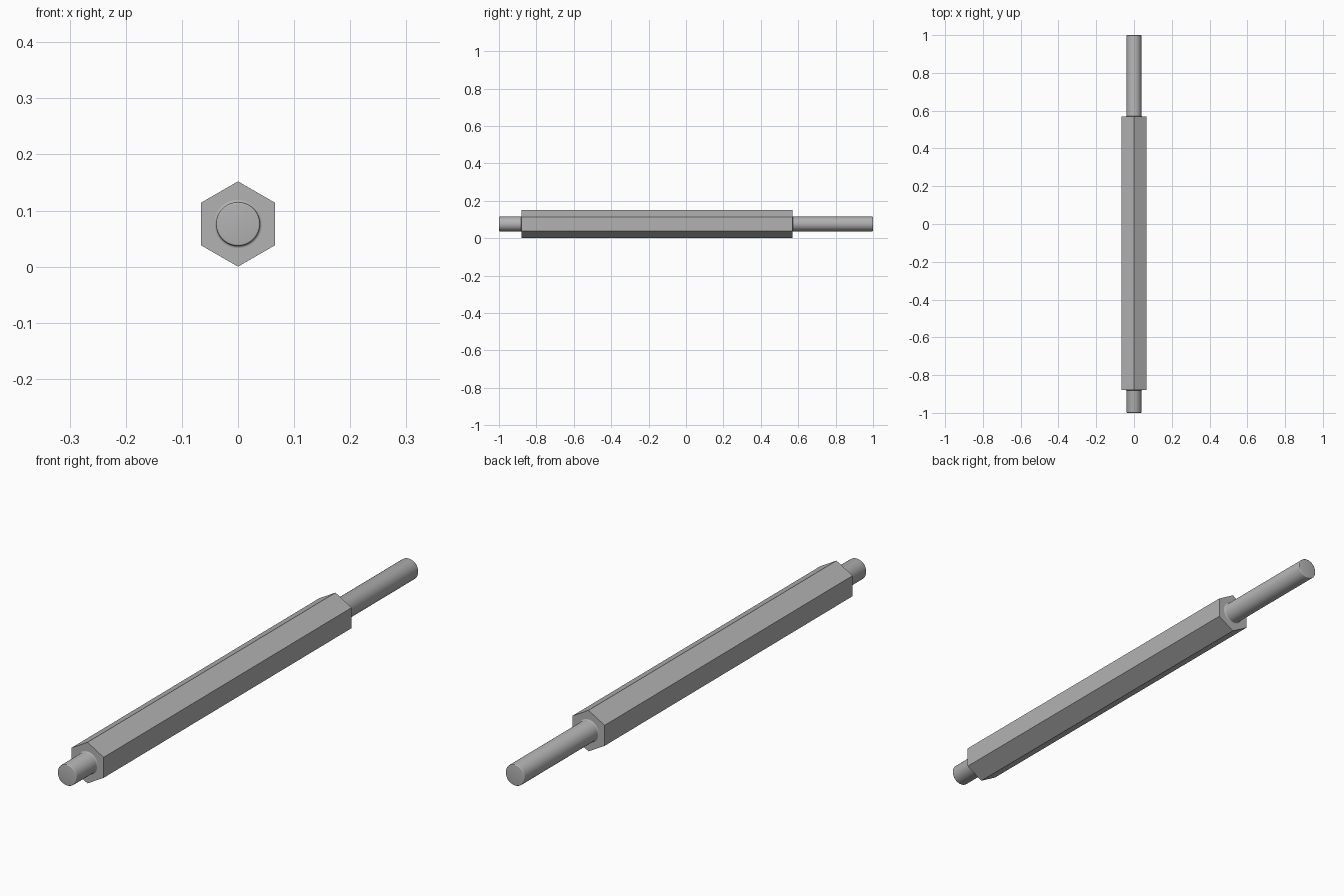
import bpy
import bmesh
import math
from mathutils import Matrix

if "Cube" in bpy.data.objects:
    bpy.data.objects.remove(bpy.data.objects["Cube"], do_unlink=True)

HEX_R = 0.076               # corner radius, also the axis height
HEX_FRONT, HEX_BACK = -0.88, 0.57
PIN_R, TIP_R, ROOT_R = 0.039, 0.036, 0.043

steel = bpy.data.materials.new("grey steel")
steel.use_nodes = True
GREY = (0.45, 0.45, 0.45, 1)
steel.diffuse_color = GREY
steel.node_tree.nodes["Principled BSDF"].inputs["Base Color"].default_value = GREY


def finish(name, bm):
    bmesh.ops.recalc_face_normals(bm, faces=bm.faces)
    mesh = bpy.data.meshes.new(name)
    bm.to_mesh(mesh)
    bm.free()
    mesh.materials.append(steel)
    obj = bpy.data.objects.new(name, mesh)
    obj.location.z = HEX_R
    bpy.context.collection.objects.link(obj)
    return obj


def pin(name, root, tip):
    """Round pin along y: filleted root, rounded tip."""
    out = math.copysign(1, tip - root)
    fillet, tip_round = ROOT_R - PIN_R, PIN_R - TIP_R
    arc = [i * math.pi / 8 for i in range(5)]
    profile = [(0, root), (ROOT_R, root)]
    profile += [(ROOT_R - fillet * math.sin(a),
                 root + out * fillet * (1 - math.cos(a))) for a in arc[1:]]
    profile += [(TIP_R + tip_round * math.cos(a),
                 tip - out * tip_round * (1 - math.sin(a))) for a in arc]
    profile.append((0, tip))
    bm = bmesh.new()
    verts = [bm.verts.new((r, y, 0)) for r, y in profile]
    edges = [bm.edges.new(pair) for pair in zip(verts, verts[1:])]
    bmesh.ops.spin(bm, geom=verts + edges, cent=(0, 0, 0), axis=(0, 1, 0),
                   angle=math.tau, steps=48)
    bmesh.ops.remove_doubles(bm, verts=bm.verts, dist=0.00005)
    obj = finish(name, bm)
    bpy.ops.object.select_all(action="DESELECT")
    obj.select_set(True)
    bpy.context.view_layer.objects.active = obj
    bpy.ops.object.shade_smooth_by_angle(angle=math.radians(35))


# Hexagonal bar, corners up and down
bm = bmesh.new()
bmesh.ops.create_cone(bm, cap_ends=True, segments=6, radius1=HEX_R,
                      radius2=HEX_R, depth=HEX_BACK - HEX_FRONT)
bmesh.ops.transform(bm, verts=bm.verts, matrix=Matrix.Translation(
    (0, (HEX_FRONT + HEX_BACK) / 2, 0)) @ Matrix.Rotation(math.pi / 2, 4, "X"))
finish("hex_bar", bm)

# Short front pin and long back pin
pin("front_pin", HEX_FRONT, -1)
pin("back_pin", HEX_BACK, 1)
